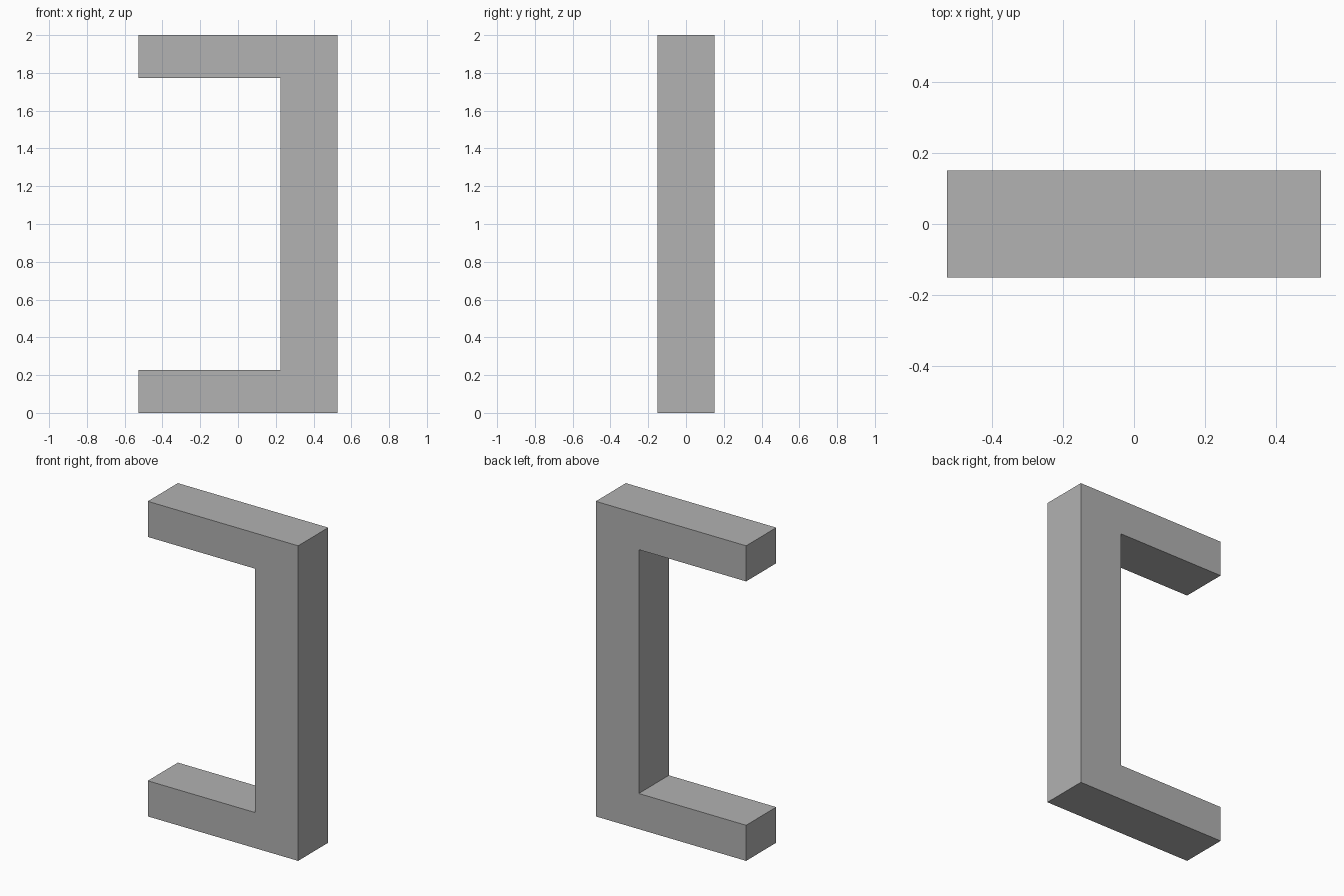
import bpy
import bmesh

cube = bpy.data.objects.get("Cube")
if cube:
    bpy.data.objects.remove(cube, do_unlink=True)

# Plain grey finish
grey = bpy.data.materials.new("plain_grey")
grey.use_nodes = True
colour = (0.445, 0.445, 0.445, 1)
grey.diffuse_color = colour
grey.node_tree.nodes["Principled BSDF"].inputs["Base Color"].default_value = colour

# Overall sizes of the bracket
half_width, half_depth, height = 0.528, 0.151, 2.0
arm, post_inner = 0.226, 0.226

# C-shaped profile: post on the +x side, two arms reaching to -x
profile = [
    (-half_width, 0), (half_width, 0),
    (half_width, height), (-half_width, height),
    (-half_width, height - arm), (post_inner, height - arm),
    (post_inner, arm), (-half_width, arm),
]

# Extrude the profile through the depth
bm = bmesh.new()
face = bm.faces.new([bm.verts.new((x, -half_depth, z)) for x, z in profile])
result = bmesh.ops.extrude_face_region(bm, geom=[face], use_keep_orig=True)
back = [v for v in result["geom"] if isinstance(v, bmesh.types.BMVert)]
bmesh.ops.translate(bm, verts=back, vec=(0, 2 * half_depth, 0))
bmesh.ops.recalc_face_normals(bm, faces=bm.faces[:])

mesh = bpy.data.meshes.new("bracket_handle")
bm.to_mesh(mesh)
bm.free()
mesh.materials.append(grey)
handle = bpy.data.objects.new("bracket_handle", mesh)
bpy.context.scene.collection.objects.link(handle)
